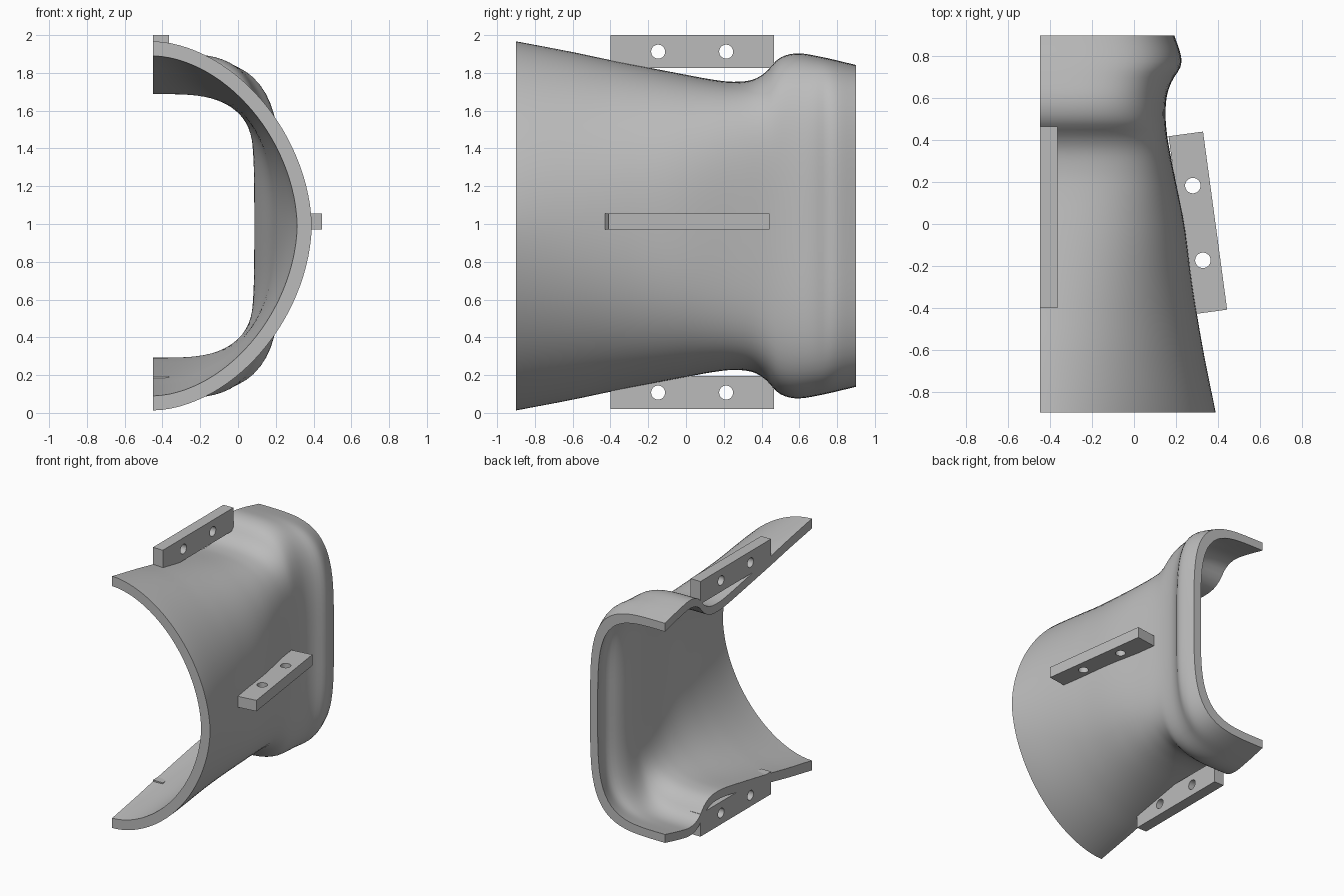
import bpy, bmesh, math

cube = bpy.data.objects.get("Cube")
if cube:
    bpy.data.objects.remove(cube, do_unlink=True)

grey = bpy.data.materials.new("plain_grey")
grey.use_nodes = True
COLOUR = (0.5, 0.5, 0.5, 1)
grey.diffuse_color = COLOUR
grey.node_tree.nodes["Principled BSDF"].inputs["Base Color"].default_value = COLOUR

CUT_X = -0.45      # flat open side of the half shell
MID_Z = 0.99

# Shell dimensions along y
WIDTH = [(-0.9, 0.84), (-0.6, 0.78), (-0.3, 0.73), (0, 0.69), (0.3, 0.63), (0.47, 0.603),
         (0.6, 0.605), (0.68, 0.63), (0.75, 0.672), (0.8, 0.675), (0.9, 0.643)]
HEIGHT = [(-0.9, 0.977), (-0.6, 0.92), (-0.4, 0.878), (0, 0.8), (0.15, 0.773), (0.25, 0.763),
          (0.35, 0.773), (0.42, 0.812), (0.49, 0.885), (0.58, 0.913), (0.7, 0.898), (0.9, 0.852)]
SQUARENESS = [(-0.9, 1.82), (-0.4, 2.2), (0, 2.8), (0.3, 3.7), (0.5, 4), (0.9, 4)]
THICKNESS = [(-0.9, 0.077), (0.3, 0.065), (0.9, 0.065)]


def smooth_value(keys, y):
    """Cubic interpolation through (y, value) keys."""
    i = max(k for k in range(len(keys) - 1) if k == 0 or keys[k][0] <= y)

    def slope(k):
        lo, hi = keys[max(k - 1, 0)], keys[min(k + 1, len(keys) - 1)]
        return (hi[1] - lo[1]) / (hi[0] - lo[0])

    (y0, v0), (y1, v1) = keys[i], keys[i + 1]
    h = y1 - y0
    t = (y - y0) / h
    return ((2*t**3 - 3*t**2 + 1) * v0 + (t**3 - 2*t**2 + t) * h * slope(i)
            + (3*t**2 - 2*t**3) * v1 + (t**3 - t**2) * h * slope(i + 1))


def half_oval(y, inset, steps=56):
    """Half superellipse from bottom to top at position y."""
    a = smooth_value(WIDTH, y) - inset
    b = smooth_value(HEIGHT, y) - inset
    n = smooth_value(SQUARENESS, y)
    points = []
    for k in range(steps + 1):
        angle = math.pi * (k / steps - 0.5)
        c, s = max(math.cos(angle), 0), math.sin(angle)
        r = (c**n + abs(s)**n) ** (-1 / n)
        points.append((CUT_X + a * c * r, y, MID_Z + b * s * r))
    return points


def make_shell(sections=72):
    bm = bmesh.new()
    rings = []
    for j in range(sections + 1):
        y = -0.9 + 1.8 * j / sections
        outline = half_oval(y, 0) + half_oval(y, smooth_value(THICKNESS, y))[::-1]
        rings.append([bm.verts.new(p) for p in outline])
    count = len(rings[0])
    for r0, r1 in zip(rings, rings[1:]):
        for k in range(count):
            m = (k + 1) % count
            bm.faces.new((r0[k], r0[m], r1[m], r1[k]))
    # Close the front and back rims
    for ring in (rings[0], rings[-1]):
        for k in range(count // 2 - 1):
            bm.faces.new((ring[k], ring[k + 1], ring[-k - 2], ring[-k - 1]))
    bmesh.ops.recalc_face_normals(bm, faces=bm.faces)
    mesh = bpy.data.meshes.new("half_shell")
    bm.to_mesh(mesh)
    bm.free()
    shell = bpy.data.objects.new("half_shell", mesh)
    bpy.context.collection.objects.link(shell)
    mesh.materials.append(grey)
    return shell


def make_tab(name, length, depth, thick, holes, location, rotation):
    """Flat drilled plate: outline and holes extruded from a 2D curve."""
    curve = bpy.data.curves.new(name, "CURVE")
    curve.dimensions = "2D"
    curve.fill_mode = "BOTH"
    curve.extrude = thick / 2
    l, d = length / 2, depth / 2
    loops = [[(-l, -d), (l, -d), (l, d), (-l, d)]]
    for hx, hy in holes:
        loops.append([(hx + 0.037 * math.cos(math.tau * k / 32),
                       hy + 0.037 * math.sin(math.tau * k / 32)) for k in range(32)])
    for loop in loops:
        spline = curve.splines.new("POLY")
        spline.points.add(len(loop) - 1)
        for point, (px, py) in zip(spline.points, loop):
            point.co = (px, py, 0, 1)
        spline.use_cyclic_u = True
    curve.materials.append(grey)
    tab = bpy.data.objects.new(name, curve)
    bpy.context.collection.objects.link(tab)
    tab.location, tab.rotation_euler = location, rotation
    return tab


shell = make_shell()

# Upper and lower tabs stand flush with the open side
upright = (math.pi / 2, 0, math.pi / 2)
tabs = [make_tab(name, 0.865, 0.175, 0.085, [(-0.18, 0), (0.18, 0)],
                 (CUT_X + 0.0425, 0.0325, z), upright)
        for name, z in (("upper_tab", 1.9125), ("lower_tab", 0.1075))]

# Side tab follows the slope of the wall
tabs.append(make_tab("side_tab", 0.858, 0.166, 0.085, [(-0.18, 0), (0.18, 0)],
                     (0.305, 0.005, 1.0125), (0, 0, math.atan2(0.85, -0.115))))

# Turn the plates into meshes, then shade
bpy.ops.object.select_all(action="DESELECT")
for tab in tabs:
    tab.select_set(True)
bpy.context.view_layer.objects.active = tabs[0]
bpy.ops.object.convert(target="MESH")
for ob in tabs:
    # Weld the curve's separate cap and wall edges
    bm = bmesh.new()
    bm.from_mesh(ob.data)
    bmesh.ops.remove_doubles(bm, verts=bm.verts, dist=0.0001)
    bmesh.ops.recalc_face_normals(bm, faces=bm.faces)
    bm.to_mesh(ob.data)
    bm.free()
shell.select_set(True)
bpy.ops.object.shade_smooth_by_angle(angle=math.radians(35))
